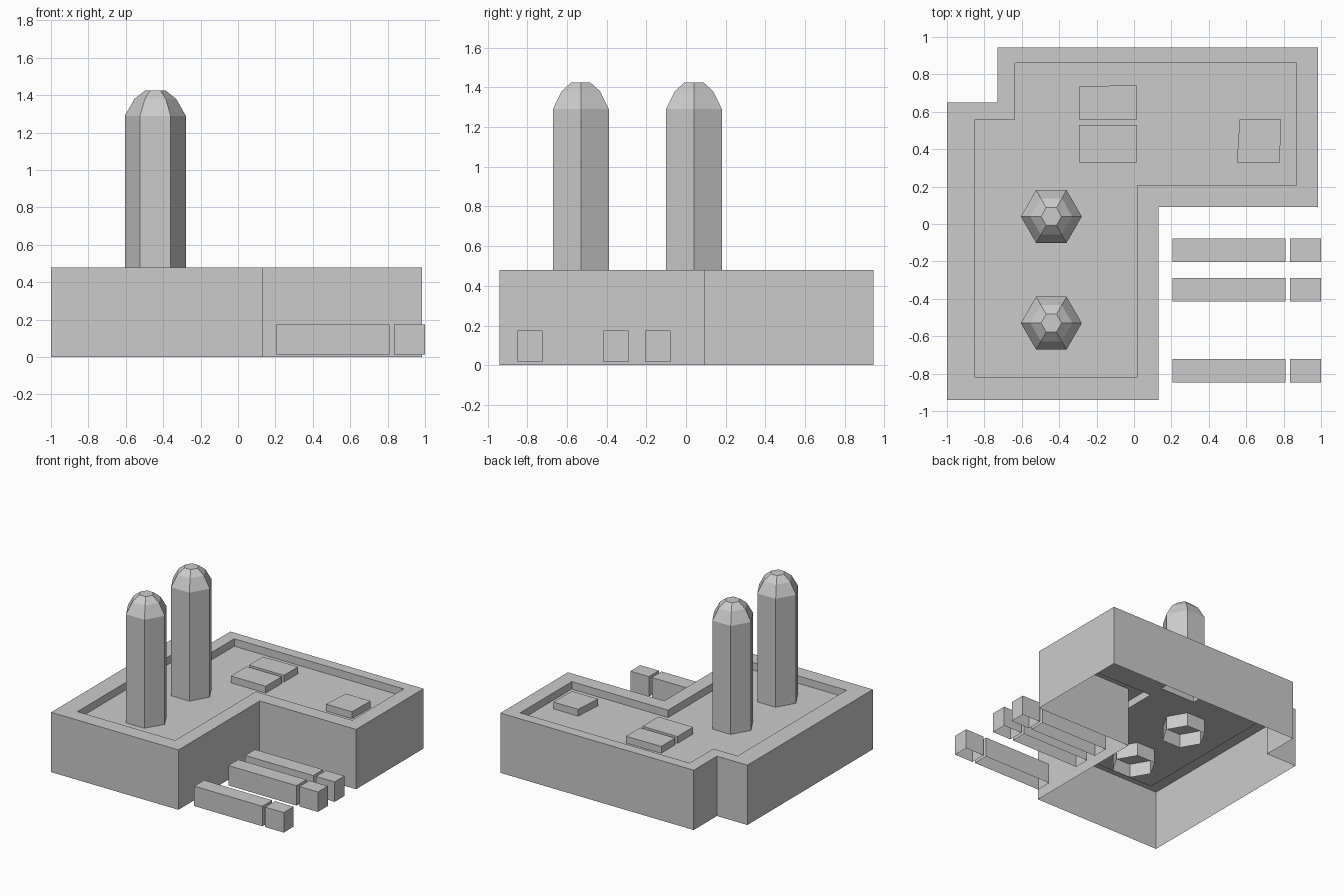
import bpy, bmesh
from math import cos, sin, pi

if "Cube" in bpy.data.objects:
    bpy.data.objects.remove(bpy.data.objects["Cube"])


def loft(bm, rings):
    """Skin a stack of counter-clockwise rings; returns the last ring's vertices."""
    prev = None
    for ring in rings:
        cur = [bm.verts.new(p) for p in ring]
        if prev:
            n = len(cur)
            for i in range(n):
                j = (i + 1) % n
                bm.faces.new((prev[i], prev[j], cur[j], cur[i]))
        prev = cur
    return prev


def at(outline, z):
    return [(x, y, z) for x, y in outline]


def rect(x0, x1, y0, y1):
    return [(x0, y0), (x1, y0), (x1, y1), (x0, y1)]


def finish(bm, name):
    me = bpy.data.meshes.new(name)
    bm.to_mesh(me)
    bm.free()
    ob = bpy.data.objects.new(name, me)
    bpy.context.collection.objects.link(ob)
    return ob


def capped(name, rings):
    """Open-bottomed shell with a flat cap."""
    bm = bmesh.new()
    bm.faces.new(loft(bm, rings))
    return finish(bm, name)


WALL, ROOF, UNIT = 0.48, 0.42, 0.475
outer = [(-1, -0.94), (0.13, -0.94), (0.13, 0.09), (0.985, 0.09),
         (0.985, 0.945), (-0.73, 0.945), (-0.73, 0.65), (-1, 0.65)]
inner = [(-0.85, -0.82), (0.015, -0.82), (0.015, 0.205), (0.87, 0.205),
         (0.87, 0.86), (-0.635, 0.86), (-0.635, 0.56), (-0.85, 0.56)]
units = [
    rect(-0.295, 0.015, 0.33, 0.53),
    [(-0.295, 0.56), (0.015, 0.56), (0.015, 0.74), (-0.1, 0.74), (-0.295, 0.735)],
    [(0.55, 0.33), (0.78, 0.33), (0.785, 0.56), (0.565, 0.56)],
]

# Building: walls, parapet rim, sunken roof and raised roof units as one shell
bm = bmesh.new()
loops = [loft(bm, [at(outer, 0), at(outer, WALL), at(inner, WALL), at(inner, ROOF)])]
for u in units:
    base = [bm.verts.new(p) for p in at(u, ROOF)]
    top = [bm.verts.new(p) for p in at(u, UNIT)]
    for i in range(len(u)):
        j = (i + 1) % len(u)
        bm.faces.new((base[i], base[j], top[j], top[i]))
    bm.faces.new(top)
    loops.append(base)
edges = [bm.edges.get((l[i - 1], l[i])) for l in loops for i in range(len(l))]
fill = bmesh.ops.triangle_fill(bm, edges=edges, use_beauty=True, normal=(0, 0, 1))
for f in fill["geom"]:
    if isinstance(f, bmesh.types.BMFace):
        f.normal_update()
        if f.normal.z < 0:
            f.normal_flip()
finish(bm, "building")

# Hexagonal chimneys with stepped domed tops, passing through the roof
profile = [(0.163, 0.31), (0.163, 1.29), (0.112, 1.38), (0.055, 1.425)]
for k, cy in enumerate((0.04, -0.53)):
    capped(f"chimney_{k + 1}", [
        [(-0.442 + r * cos(i * pi / 3), cy + r * sin(i * pi / 3), z) for i in range(6)]
        for r, z in profile])

# Rows of long and short yard blocks
for k, y in enumerate((-0.203, -0.415, -0.848)):
    for label, x0, x1 in (("long", 0.205, 0.81), ("short", 0.835, 1.0)):
        o = rect(x0, x1, y, y + 0.125)
        capped(f"yard_block_{label}_{k + 1}", [at(o, 0.015), at(o, 0.175)])
